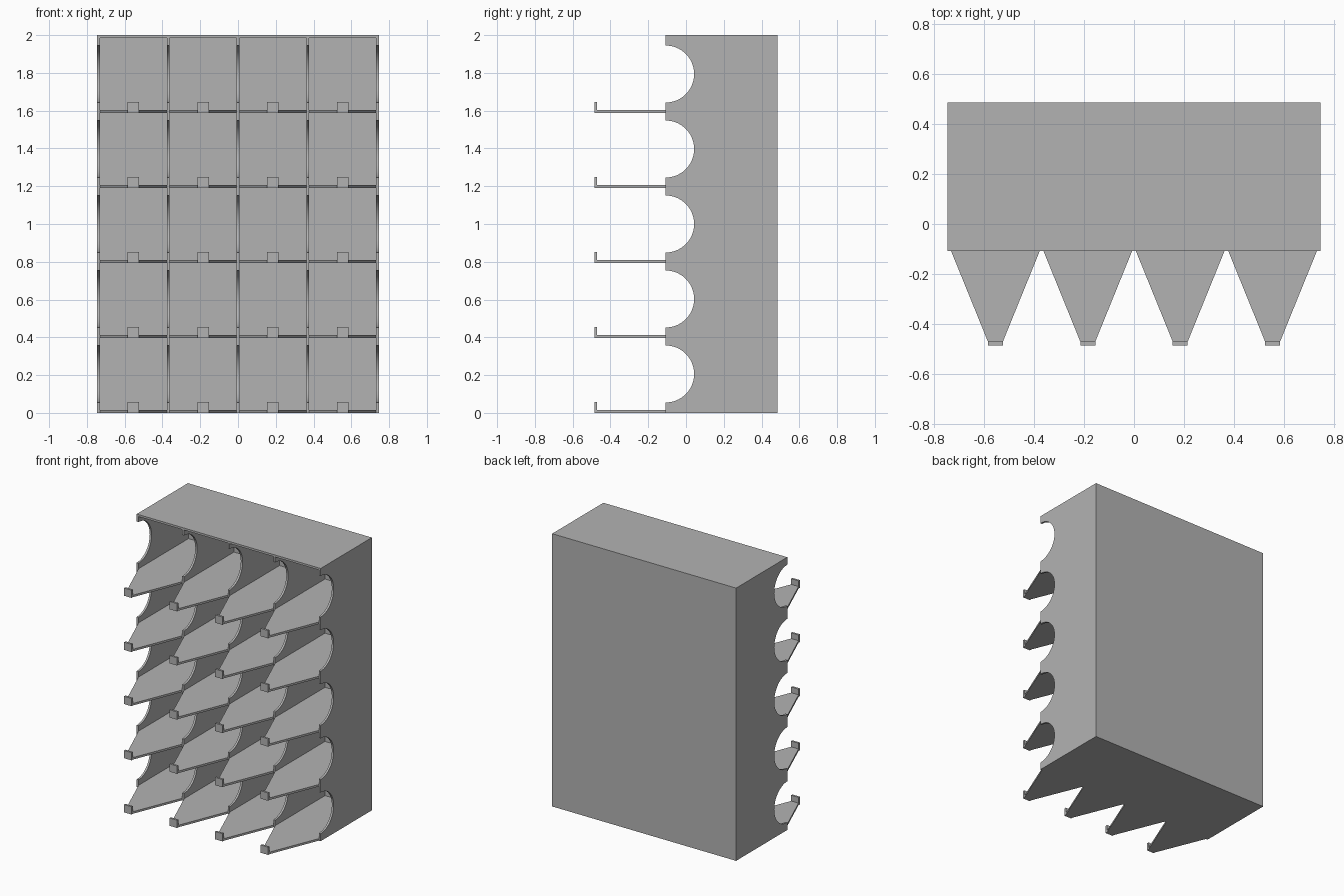
import bpy, bmesh
from math import pi, cos, sin, radians
from mathutils import Vector

cube = bpy.data.objects.get("Cube")
if cube:
    bpy.data.objects.remove(cube, do_unlink=True)

# Overall layout
COLS, ROWS = 4, 5
WALL = 0.015
HALF_W, FRONT, BACK, HEIGHT, TIP = 0.746, -0.108, 0.485, 2.0, -0.485
PITCH_X = (2 * HALF_W - WALL) / COLS
PITCH_Z = (HEIGHT - WALL) / ROWS
CELL_W, CELL_H = PITCH_X - WALL, PITCH_Z - WALL
NOTCH_R = 0.151
LIP_W, LIP_H = 0.06, 0.057
col_centres = [(i - (COLS - 1) / 2) * PITCH_X for i in range(COLS)]
row_floors = [j * PITCH_Z for j in range(ROWS)]

grey = bpy.data.materials.new("plain grey")
grey.use_nodes = True
colour = (0.45, 0.45, 0.45, 1)
grey.diffuse_color = colour
grey.node_tree.nodes["Principled BSDF"].inputs["Base Color"].default_value = colour


def add_prism(bm, outline, along):
    """Extrude a flat outline of 3D points by a vector."""
    face = bm.faces.new([bm.verts.new(p) for p in outline])
    grown = bmesh.ops.extrude_face_region(bm, geom=[face], use_keep_orig=True)
    moved = [g for g in grown["geom"] if isinstance(g, bmesh.types.BMVert)]
    bmesh.ops.translate(bm, verts=moved, vec=Vector(along))


def add_box(bm, lo, hi):
    x0, y0, z0 = lo
    x1, y1, z1 = hi
    add_prism(bm, [(x0, y0, z0), (x1, y0, z0), (x1, y1, z0), (x0, y1, z0)], (0, 0, z1 - z0))


def finish(bm, name):
    bmesh.ops.recalc_face_normals(bm, faces=bm.faces)
    mesh = bpy.data.meshes.new(name)
    bm.to_mesh(mesh)
    bm.free()
    mesh.materials.append(grey)
    obj = bpy.data.objects.new(name, mesh)
    bpy.context.collection.objects.link(obj)
    return obj


# Solid cabinet block
bm = bmesh.new()
add_box(bm, (-HALF_W, FRONT, 0), (HALF_W, BACK, HEIGHT))
cabinet = finish(bm, "cabinet")

# Cutter for the open compartments
bm = bmesh.new()
for cx in col_centres:
    for z in row_floors:
        add_box(bm, (cx - CELL_W / 2, FRONT - 0.1, z + WALL),
                (cx + CELL_W / 2, BACK - WALL, z + PITCH_Z))
cells = finish(bm, "compartment_cutter")

# Cutter for the round notches running through every upright
bm = bmesh.new()
SEGMENTS = 64
for z in row_floors:
    mid = z + WALL + CELL_H / 2
    ring = [(-HALF_W - 0.1, FRONT + NOTCH_R * cos(2 * pi * k / SEGMENTS),
             mid + NOTCH_R * sin(2 * pi * k / SEGMENTS)) for k in range(SEGMENTS)]
    add_prism(bm, ring, (2 * HALF_W + 0.2, 0, 0))
notches = finish(bm, "notch_cutter")

bpy.context.view_layer.objects.active = cabinet
for cutter in (cells, notches):
    cutter.hide_render = True
    mod = cabinet.modifiers.new(cutter.name, "BOOLEAN")
    mod.operation, mod.solver, mod.object = "DIFFERENCE", "EXACT", cutter
    bpy.ops.object.modifier_apply(modifier=mod.name)
    bpy.data.objects.remove(cutter, do_unlink=True)

bpy.ops.object.select_all(action="DESELECT")
cabinet.select_set(True)
bpy.ops.object.shade_smooth_by_angle(angle=radians(30))

# Tapered tongue with an upturned lip in front of each compartment
for c, cx in enumerate(col_centres):
    for r, z in enumerate(row_floors):
        bm = bmesh.new()
        w, t = CELL_W / 2, LIP_W / 2
        add_prism(bm, [(cx - w, FRONT, z), (cx - t, TIP + WALL, z),
                       (cx + t, TIP + WALL, z), (cx + w, FRONT, z)], (0, 0, WALL))
        add_box(bm, (cx - t, TIP, z), (cx + t, TIP + WALL, z + LIP_H))
        finish(bm, f"tongue_{r + 1}_{c + 1}")
